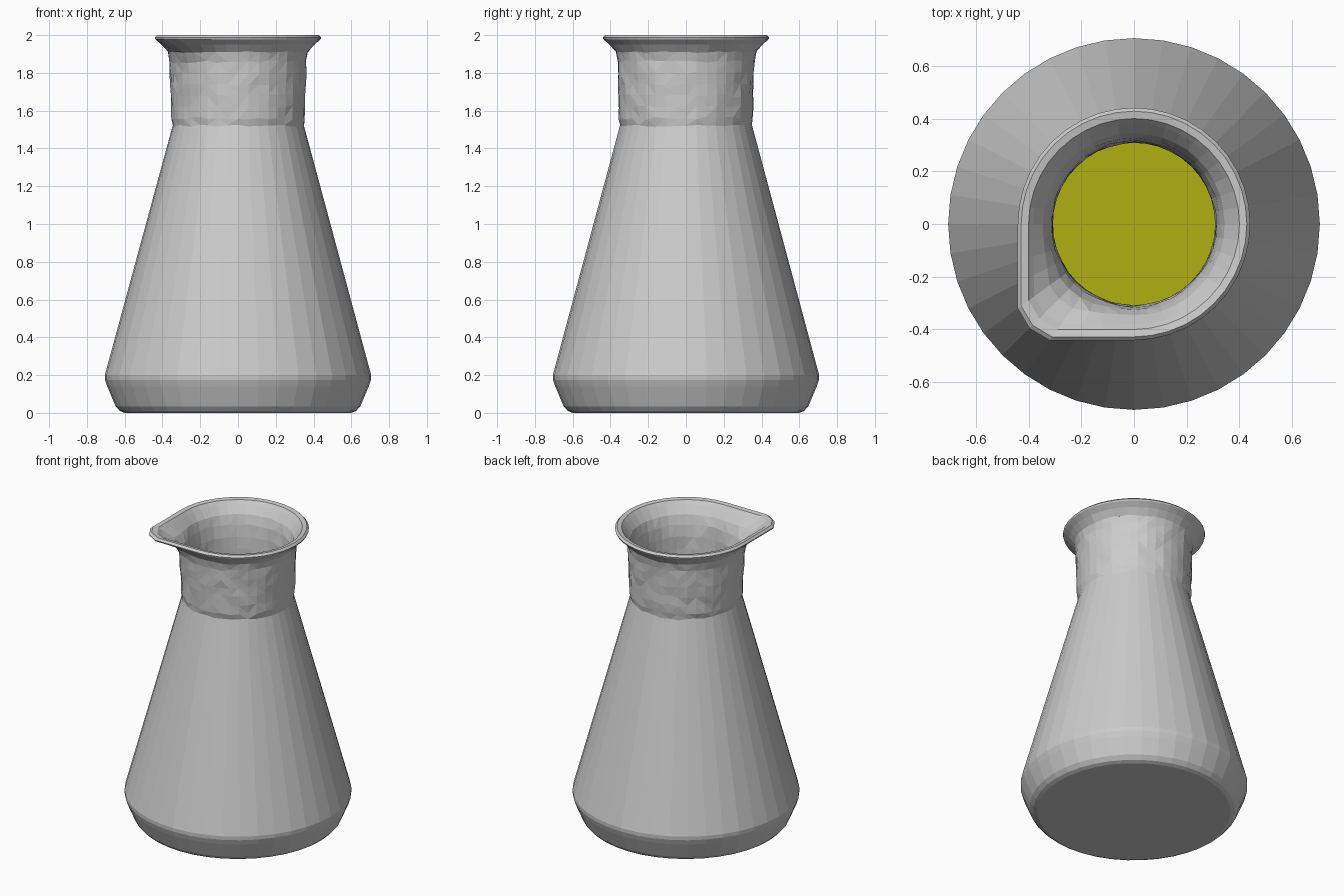
import bpy, bmesh, math, random

if "Cube" in bpy.data.objects:
    bpy.data.objects.remove(bpy.data.objects["Cube"])

random.seed(4)
SIDES = 40


def spout_scale(a, w):
    # square off one quadrant of the ring (-x, -y) to form the pouring lip
    c, s = math.cos(a), math.sin(a)
    if w == 0 or c > 1e-6 or s > 1e-6:
        return 1.0
    return 1 + w * (min(1 / max(abs(c), abs(s)), 1.27) - 1)


def lathe(name, rings):
    # rings: (radius, z, spout amount, surface jitter); both ends are capped
    bm = bmesh.new()
    loops = []
    for r, z, w, j in rings:
        loop = []
        for i in range(SIDES):
            a = 2 * math.pi * i / SIDES
            rr = r * spout_scale(a, w) + random.uniform(-j, j)
            zz = z + random.uniform(-j, j) * 2
            loop.append(bm.verts.new((rr * math.cos(a), rr * math.sin(a), zz)))
        loops.append(loop)
    rough = []
    for k in range(len(loops) - 1):
        lo, hi = loops[k], loops[k + 1]
        for i in range(SIDES):
            n = (i + 1) % SIDES
            f = bm.faces.new((lo[i], lo[n], hi[n], hi[i]))
            if rings[k][3] and rings[k + 1][3]:
                rough.append(f)
    bm.faces.new(loops[0][::-1])
    bm.faces.new(loops[-1])
    bmesh.ops.triangulate(bm, faces=rough)
    bmesh.ops.recalc_face_normals(bm, faces=bm.faces)
    mesh = bpy.data.meshes.new(name)
    bm.to_mesh(mesh)
    bm.free()
    obj = bpy.data.objects.new(name, mesh)
    bpy.context.collection.objects.link(obj)
    return obj


# outer wall: rounded base, cone, slightly uneven neck, flared lip
outer = [(0.60, 0.0, 0, 0), (0.625, 0.01, 0, 0), (0.648, 0.035, 0, 0),
         (0.692, 0.14, 0, 0), (0.704, 0.175, 0, 0), (0.705, 0.20, 0, 0),
         (0.348, 1.52, 0, 0.003)]
outer += [(0.354 + 0.008 * k / 5, 1.56 + 0.06 * k, 0.03 * max(0, k - 2), 0.004)
          for k in range(6)]
outer += [(0.372, 1.91, 0.3, 0.002), (0.405, 1.95, 0.7, 0),
          (0.438, 1.978, 1, 0), (0.441, 1.987, 1, 0), (0.428, 2.0, 1, 0)]

# inner wall: lip, neck, cone and floor
inner = [(0.400, 1.995, 1, 0), (0.382, 1.972, 0.95, 0), (0.345, 1.92, 0.6, 0.002),
         (0.326, 1.86, 0.25, 0.003), (0.315, 1.78, 0.05, 0.003),
         (0.311, 1.70, 0, 0.003), (0.309, 1.60, 0, 0.003), (0.308, 1.51, 0, 0),
         (0.664, 0.20, 0, 0), (0.655, 0.15, 0, 0), (0.61, 0.05, 0, 0)]
lathe("flask_glass", outer + inner)

# liquid filling the lower cone
liquid = lathe("liquid", [(0.60, 0.06, 0, 0), (0.646, 0.15, 0, 0),
                          (0.655, 0.20, 0, 0), (0.493, 0.80, 0, 0)])
mat = bpy.data.materials.new("liquid_olive")
mat.diffuse_color = (0.43, 0.43, 0.006, 1)
mat.use_nodes = True
mat.node_tree.nodes["Principled BSDF"].inputs["Base Color"].default_value = mat.diffuse_color
liquid.data.materials.append(mat)
